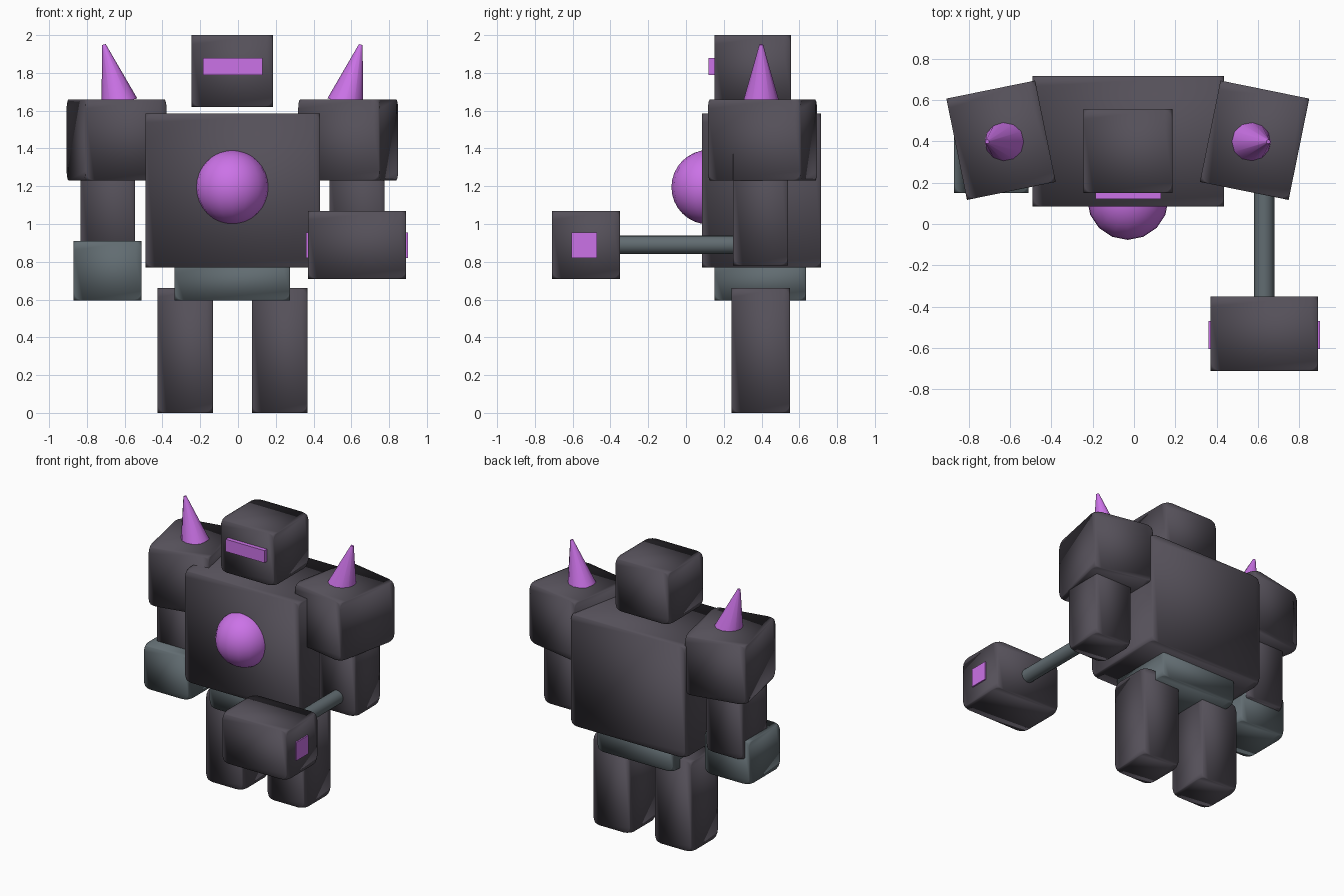
import bpy, bmesh, math
from mathutils import Matrix, Vector

if "Cube" in bpy.data.objects:
    bpy.data.objects.remove(bpy.data.objects["Cube"])


def material(name, rgb):
    m = bpy.data.materials.new(name)
    m.diffuse_color = (*rgb, 1)
    m.use_nodes = True
    m.node_tree.nodes["Principled BSDF"].inputs["Base Color"].default_value = m.diffuse_color
    return m


DARK = material("dark_plate", (0.09, 0.08, 0.10))
STEEL = material("steel", (0.12, 0.15, 0.165))
GLOW = material("purple_glow", (0.60, 0.17, 0.80))
MID = -0.03  # x of the body's symmetry plane


def add(name, bm, mat, smooth=True):
    me = bpy.data.meshes.new(name)
    bmesh.ops.recalc_face_normals(bm, faces=bm.faces[:])
    for f in bm.faces:
        f.smooth = smooth
    bm.to_mesh(me)
    bm.free()
    me.materials.append(mat)
    ob = bpy.data.objects.new(name, me)
    bpy.context.collection.objects.link(ob)
    return ob


def box(name, x, y, z, mat, corner=0.05, turn=0):
    """Block given by its min/max ranges, with only its corner points rounded."""
    lo, hi = Vector((x[0], y[0], z[0])), Vector((x[1], y[1], z[1]))
    bm = bmesh.new()
    bmesh.ops.create_cube(bm, size=1, matrix=Matrix.Diagonal((*(hi - lo), 1)))
    ob = add(name, bm, mat, corner > 0)
    ob.location = (lo + hi) / 2
    ob.rotation_euler.z = turn
    if corner:
        mod = ob.modifiers.new("round_corners", 'BEVEL')
        mod.affect = 'VERTICES'
        mod.width = corner
        mod.segments = 3
        mod.limit_method = 'NONE'
    return ob


def cone(name, start, end, r1, r2, sides, mat):
    a, b = Vector(start), Vector(end)
    d = b - a
    rot = d.to_track_quat('Z', 'Y').to_matrix().to_4x4()
    bm = bmesh.new()
    bmesh.ops.create_cone(bm, cap_ends=True, segments=sides, radius1=r1, radius2=r2,
                          depth=d.length, matrix=Matrix.Translation((a + b) / 2) @ rot)
    ob = add(name, bm, mat)
    bpy.ops.object.select_all(action='DESELECT')
    ob.select_set(True)
    bpy.context.view_layer.objects.active = ob
    bpy.ops.object.shade_smooth_by_angle(angle=math.radians(50))
    return ob


# Body and head
box("torso", (-0.49, 0.435), (0.085, 0.715), (0.77, 1.585), DARK)
box("pelvis", (-0.335, 0.275), (0.15, 0.635), (0.595, 0.80), STEEL)
box("head", (-0.245, 0.185), (0.15, 0.555), (1.62, 2.0), DARK)
box("visor", (-0.185, 0.13), (0.12, 0.20), (1.79, 1.88), GLOW, 0)

# Chest orb
bm = bmesh.new()
bmesh.ops.create_uvsphere(bm, u_segments=16, v_segments=16, radius=0.197,
                          matrix=Matrix.Translation((MID, 0.12, 1.195)))
add("chest_orb", bm, GLOW)

# Legs, arms, shoulders and spikes on both sides
for side, s in (("left", -1), ("right", 1)):
    def span(a, b):
        return sorted((MID + s * a, MID + s * b))

    box(side + "_leg", span(0.103, 0.397), (0.24, 0.55), (0, 0.66), DARK)
    box(side + "_arm", span(0.515, 0.805), (0.25, 0.54), (0.78, 1.42), DARK)
    box(side + "_shoulder", span(0.394, 0.832), (0.155, 0.655), (1.23, 1.66),
        DARK, turn=-s * math.radians(11.5))
    cone(side + "_spike", (MID + s * 0.598, 0.398, 1.64), (MID + s * 0.68, 0.398, 1.95),
         0.098, 0.01, 12, GLOW)

# Bare fist on one side
box("fist", (-0.87, -0.51), (0.15, 0.51), (0.595, 0.91), STEEL)

# Hammer held forward on the other side
cone("hammer_handle", (0.63, 0.40, 0.89), (0.63, -0.45, 0.89), 0.049, 0.049, 16, STEEL)
box("hammer_head", (0.37, 0.89), (-0.71, -0.35), (0.71, 1.07), DARK)
box("hammer_inlay", (0.36, 0.90), (-0.605, -0.47), (0.82, 0.955), GLOW, 0)
